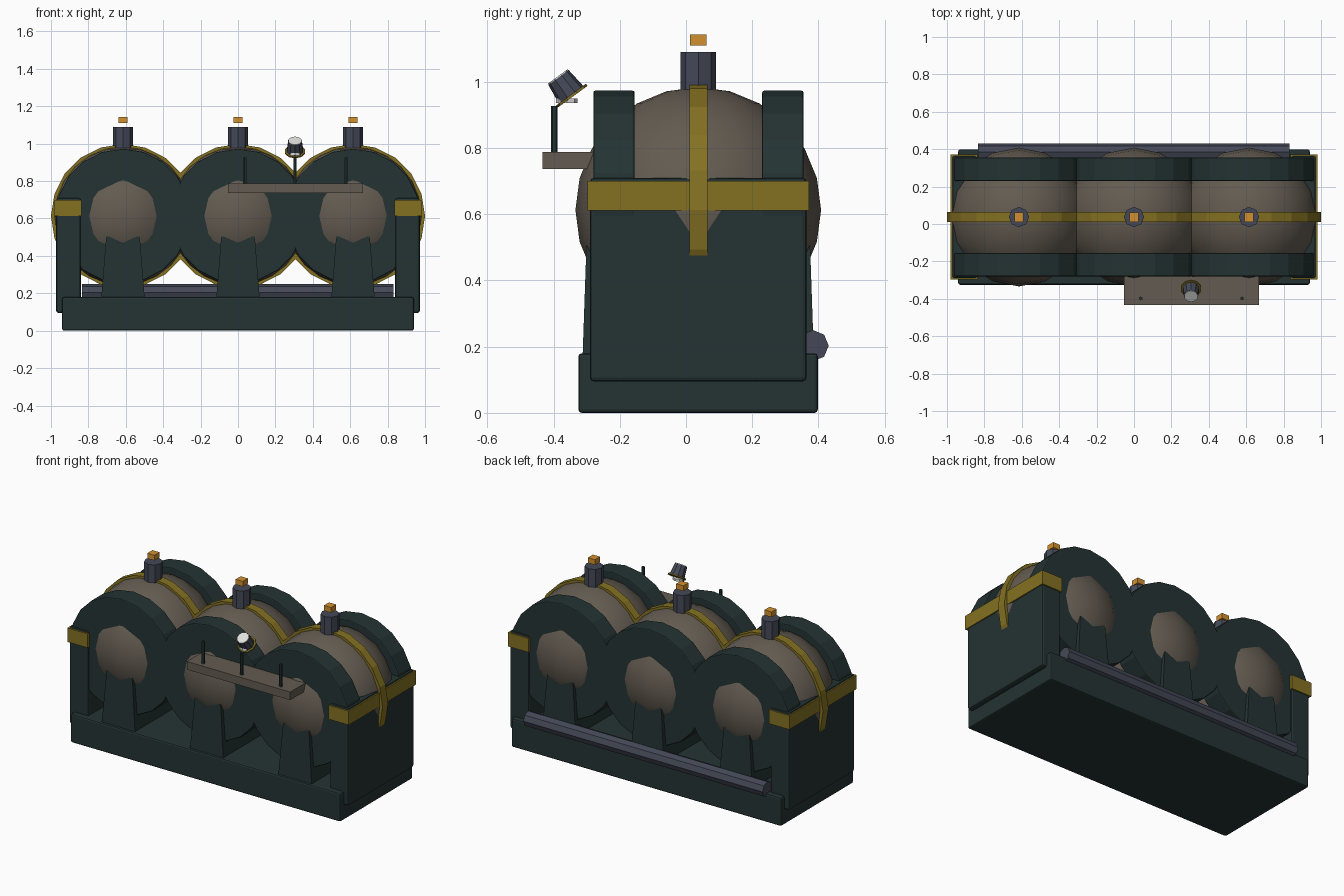
import bpy, math
from mathutils import Vector

if "Cube" in bpy.data.objects:
    bpy.data.objects.remove(bpy.data.objects["Cube"])

def mat(name, c):
    m = bpy.data.materials.new(name)
    m.diffuse_color = (*c, 1)
    m.use_nodes = True
    m.node_tree.nodes["Principled BSDF"].inputs["Base Color"].default_value = m.diffuse_color
    return m

DARK = mat("dark green", (0.018, 0.033, 0.033))
BROWN = mat("tank brown", (0.125, 0.105, 0.082))
YELLOW = mat("strap yellow", (0.23, 0.165, 0.016))
SLATE = mat("slate metal", (0.058, 0.066, 0.095))
ORANGE = mat("indicator orange", (0.65, 0.28, 0.03))
WHITE = mat("lens white", (0.75, 0.75, 0.73))
CY, CZ = 0.037, 0.613

def finish(name, m, bevel=0):
    o = bpy.context.object
    o.name = name
    o.data.materials.append(m)
    if bevel:
        b = o.modifiers.new("bevel", 'BEVEL')
        b.width, b.segments = bevel, 2
        b.limit_method = 'ANGLE'
    return o

def box(name, m, x, y, z, bevel=0):
    lo, hi = Vector((x[0], y[0], z[0])), Vector((x[1], y[1], z[1]))
    bpy.ops.mesh.primitive_cube_add(size=1, location=(lo + hi) / 2)
    o = finish(name, m, bevel)
    o.scale = hi - lo
    bpy.ops.object.transform_apply(location=False, rotation=False, scale=True)
    return o

def cyl(name, m, r, a, b, n=8, r2=None, bevel=0):
    a, b = Vector(a), Vector(b)
    d = b - a
    bpy.ops.mesh.primitive_cone_add(vertices=n, radius1=r, radius2=r if r2 is None else r2,
                                    depth=d.length, location=(a + b) / 2)
    o = finish(name, m, bevel)
    o.rotation_euler = d.to_track_quat('Z', 'Y').to_euler()
    return o

# Base tray
box("base", DARK, (-0.94, 0.94), (-0.325, 0.398), (0, 0.18), 0.01)

# End panels with wraparound straps
for s, side in ((-1, "left"), (1, "right")):
    x = lambda a, b: sorted((s * a, s * b))
    box(side + "_end_panel", DARK, x(0.84, 0.972), (-0.29, 0.364), (0.095, 0.71), 0.012)
    box(side + "_end_strap", YELLOW, x(0.838, 0.98), (-0.298, 0.372), (0.612, 0.70))

for i, cx in enumerate((-0.615, 0, 0.615), 1):
    # Round tank
    bpy.ops.mesh.primitive_uv_sphere_add(segments=16, ring_count=12, radius=0.371,
                                         location=(cx, CY, CZ))
    finish(f"tank_{i}", BROWN)
    bpy.ops.object.shade_smooth_by_angle(angle=math.radians(35))
    # Front and back collars
    for side, y0, y1 in (("front", -0.28, -0.155), ("back", 0.23, 0.355)):
        cyl(f"{side}_collar_{i}", DARK, 0.36, (cx, y0, CZ), (cx, y1, CZ), 20, bevel=0.006)
    # Strap around the tank
    cyl(f"tank_strap_{i}", YELLOW, 0.385, (cx, 0.01, CZ), (cx, 0.065, CZ), 20)
    # Tapered saddle support
    o = box(f"saddle_{i}", DARK, (cx - 0.118, cx + 0.118), (-0.313, 0.387), (0.15, 0.505))
    for v in o.data.vertices:
        if v.co.z > 0:
            v.co.x *= 0.76
            v.co.y *= 0.965
    # Valve neck and floating indicator
    cyl(f"neck_{i}", SLATE, 0.054, (cx, CY, 0.95), (cx, CY, 1.09))
    box(f"indicator_{i}", ORANGE, (cx - 0.025, cx + 0.025), (CY - 0.025, CY + 0.025), (1.11, 1.143))

# Rear pipe
cyl("rear_pipe", SLATE, 0.047, (-0.835, 0.384, 0.203), (0.832, 0.384, 0.203), 8)

# Front shelf with rods
box("shelf", BROWN, (-0.053, 0.667), (-0.433, -0.27), (0.737, 0.788))
for i, x in enumerate((0.036, 0.305, 0.578), 1):
    cyl(f"rod_{i}", DARK, 0.01, (x, -0.398, 0.78), (x, -0.398, 0.927), 6)

# Tilted lamp on the middle rod
cyl("lamp_mount", WHITE, 0.033, (0.305, -0.36, 0.936), (0.305, -0.36, 0.95), 8)
p, d = Vector((0.305, -0.345, 0.958)), Vector((0, -0.59, 0.81)).normalized()
cyl("lamp_flange", YELLOW, 0.056, p - d * 0.004, p + d * 0.004, 10)
cyl("lamp_body", SLATE, 0.046, p, p + d * 0.068, 10, 0.038)
cyl("lamp_lens", WHITE, 0.037, p + d * 0.066, p + d * 0.072, 10)
